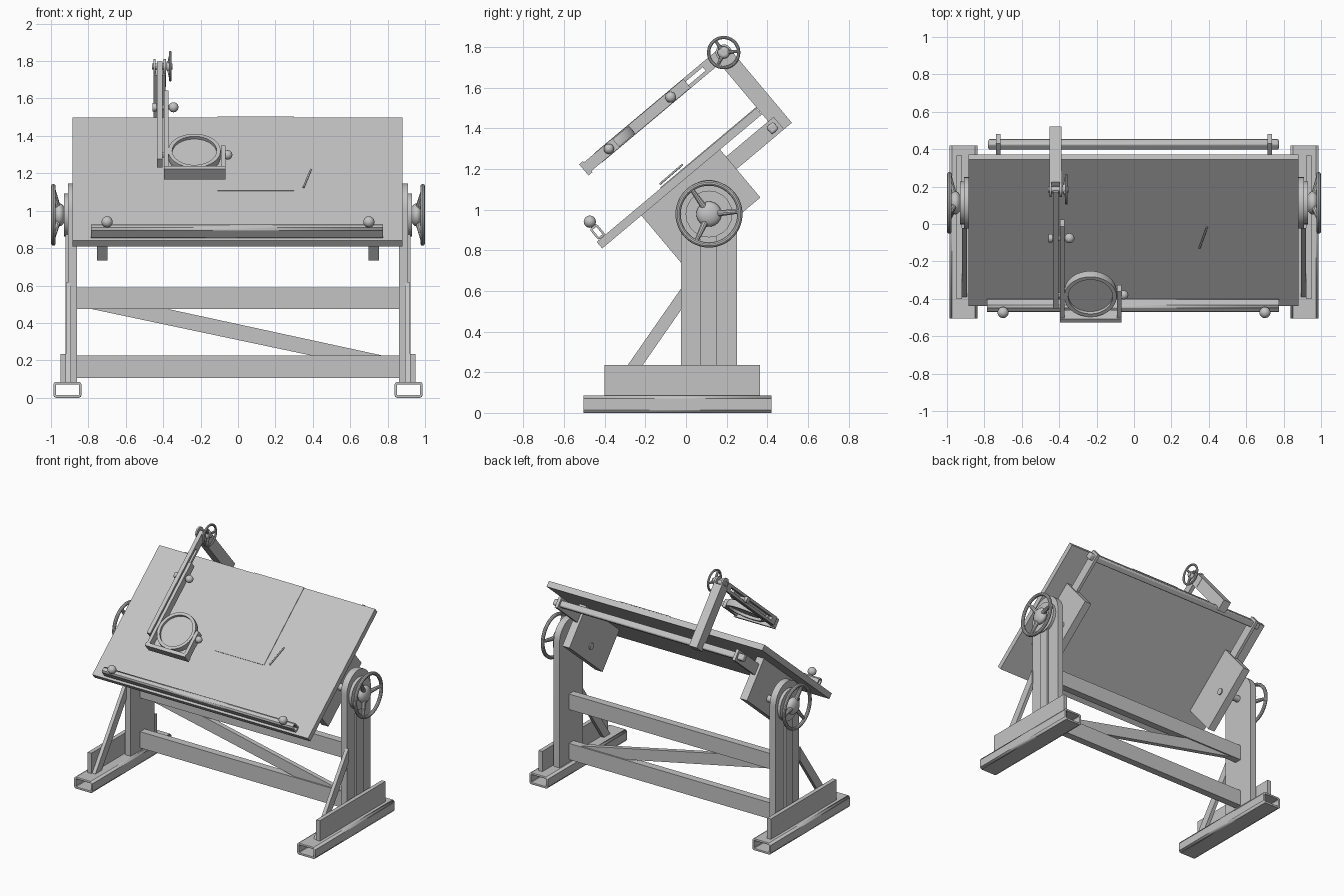
import bpy, bmesh
from math import pi, cos, sin, radians
from mathutils import Matrix, Vector

cube = bpy.data.objects.get("Cube")
if cube:
    bpy.data.objects.remove(cube, do_unlink=True)

grey = bpy.data.materials.new("plain_grey")
grey.use_nodes = True
COLOUR = (0.55, 0.55, 0.55, 1)
grey.diffuse_color = COLOUR
grey.node_tree.nodes["Principled BSDF"].inputs["Base Color"].default_value = COLOUR

FLAT = Matrix.Identity(4)
# Frame of the tilted board: x across, y up the slope, z out of the drawing face
TILT = Matrix.Translation((0, -0.047, 1.17)) @ Matrix.Rotation(radians(40), 4, 'X')


def finish(name, bm, matrix=FLAT):
    bmesh.ops.recalc_face_normals(bm, faces=bm.faces)
    for f in bm.faces:
        f.smooth = True
    for e in bm.edges:
        e.smooth = len(e.link_faces) == 2 and e.calc_face_angle() < 0.6
    mesh = bpy.data.meshes.new(name)
    bm.to_mesh(mesh)
    bm.free()
    mesh.materials.append(grey)
    ob = bpy.data.objects.new(name, mesh)
    ob.matrix_world = matrix
    bpy.context.scene.collection.objects.link(ob)
    return ob


def add_box(bm, x, y, z):
    size = Matrix.Diagonal((x[1] - x[0], y[1] - y[0], z[1] - z[0], 1))
    mid = Matrix.Translation((sum(x) / 2, sum(y) / 2, sum(z) / 2))
    return bmesh.ops.create_cube(bm, size=1, matrix=mid @ size)["verts"]


def box(name, x, y, z, matrix=FLAT):
    bm = bmesh.new()
    add_box(bm, x, y, z)
    return finish(name, bm, matrix)


def tube(name, x, y, z, axis, wall, matrix=FLAT):
    """Hollow box section with open ends along the given axis."""
    bm = bmesh.new()
    add_box(bm, x, y, z)
    ends = [f for f in bm.faces if abs(f.normal[axis]) > 0.9]
    bmesh.ops.delete(bm, geom=ends, context='FACES_ONLY')
    ob = finish(name, bm, matrix)
    bevel = ob.modifiers.new("rounded_corners", 'BEVEL')
    bevel.width, bevel.segments = wall, 2
    shell = ob.modifiers.new("wall", 'SOLIDIFY')
    shell.thickness, shell.offset = wall, -1
    return ob


def prism(name, points, depth):
    """Closed 3D outline pushed along a depth vector."""
    bm = bmesh.new()
    face = bm.faces.new([bm.verts.new(p) for p in points])
    new = bmesh.ops.extrude_face_region(bm, geom=[face])["geom"]
    bmesh.ops.translate(bm, vec=depth, verts=[v for v in new if isinstance(v, bmesh.types.BMVert)])
    return finish(name, bm)


def add_rod(bm, a, b, r1, r2, sides=20):
    a, b = Vector(a), Vector(b)
    m = Matrix.Translation((a + b) / 2) @ (b - a).to_track_quat('Z', 'Y').to_matrix().to_4x4()
    bmesh.ops.create_cone(bm, cap_ends=True, segments=sides, radius1=r1, radius2=r2,
                          depth=(b - a).length, matrix=m)


def rod(name, a, b, r, matrix=FLAT):
    bm = bmesh.new()
    add_rod(bm, a, b, r, r)
    return finish(name, bm, matrix)


def add_lathe(bm, profile, steps=48):
    """Closed (radius, height) loop spun about z."""
    vs = [bm.verts.new((r, 0, h)) for r, h in profile]
    es = [bm.edges.new((vs[i], vs[i - 1])) for i in range(len(vs))]
    bmesh.ops.spin(bm, geom=vs + es, cent=(0, 0, 0), axis=(0, 0, 1), angle=2 * pi, steps=steps)
    bmesh.ops.remove_doubles(bm, verts=bm.verts, dist=1e-5)


def ball(name, centre, r, matrix=FLAT):
    bm = bmesh.new()
    bmesh.ops.create_uvsphere(bm, u_segments=20, v_segments=12, radius=r,
                              matrix=Matrix.Translation(centre))
    return finish(name, bm, matrix)


def wheel(name, centre, side, R, thick, hub, dish):
    """Dished three-spoke hand wheel facing along x."""
    bm = bmesh.new()
    ring = [i * pi / 5 for i in range(10)]
    add_lathe(bm, [(R + thick * cos(a), dish + thick * sin(a)) for a in ring])
    for i in range(3):
        a = radians(95 + 120 * i)
        add_rod(bm, (0, 0, 0), (R * cos(a), R * sin(a), dish), thick * 1.5, thick * 0.8, 10)
    bmesh.ops.create_uvsphere(bm, u_segments=24, v_segments=12, radius=hub,
                              matrix=Matrix.Diagonal((1, 1, 0.55, 1)))
    return finish(name, bm, Matrix.Translation(centre) @ Matrix.Rotation(side * pi / 2, 4, 'Y'))


PY, PZ = 0.113, 0.978   # tilt pivot

# Stand: two mirrored end frames
for side, word in ((1, "left"), (-1, "right")):
    def span(a, b):
        return sorted((side * a, side * b))

    tube(word + "_foot", span(0.837, 0.987), (-0.505, 0.42), (0, 0.085), 1, 0.014)
    box(word + "_foot_plate", span(0.92, 0.95), (-0.40, 0.365), (0.085, 0.235))
    arc = [(0.1125 + 0.1375 * cos(i * pi / 20), 1.008 + 0.1375 * sin(i * pi / 20)) for i in range(21)]
    outline = [(-0.025, 0.085), (0.25, 0.085)] + arc
    prism(word + "_post", [(side * 0.86, y, z) for y, z in outline], (side * 0.048, 0, 0))
    box(word + "_post_rib", span(0.905, 0.922), (0.07, 0.15), (0.085, 0.95))
    bar = [(-0.391, 0.085), (-0.317, 0.085), (-0.022, 0.51), (-0.022, 0.615)]
    prism(word + "_brace", [(side * 0.893, y, z) for y, z in bar], (side * 0.026, 0, 0))
    rod(word + "_post_boss", (side * 0.90, PY, PZ), (side * 0.93, PY, PZ), 0.115)
    rod(word + "_pivot_shaft", (side * 0.69, PY, PZ), (side * 0.96, PY, PZ), 0.024)
    wheel(word + "_hand_wheel", (side * 0.955, PY, PZ), side, 0.152, 0.013, 0.062, 0.032)
    # Board carriers that tilt with the board
    box(word + "_carrier_block", span(0.698, 0.755), (-0.26, 0.245), (-0.35, -0.04), TILT)
    box(word + "_rail_arm", span(0.715, 0.737), (0.2, 0.55), (-0.168, -0.088), TILT)
    # Ledge thumb knobs
    rod(word + "_knob_stem", (side * 0.7, -0.474, 0.06), (side * 0.7, -0.474, 0.09), 0.015, TILT)
    ball(word + "_ledge_knob", (side * 0.7, -0.474, 0.098), 0.03, TILT)

# Cross beams and diagonal
box("lower_beam", (-0.87, 0.87), (0.085, 0.14), (0.105, 0.225))
box("upper_beam", (-0.87, 0.87), (0.085, 0.14), (0.475, 0.59))
prism("diagonal_brace", [(x, 0.095, z) for x, z in
                         ((-0.80, 0.478), (-0.39, 0.478), (0.79, 0.222), (0.41, 0.222))], (0, 0.035, 0))

# Drawing board, sheet, pencil, ledge and rear rail
box("drawing_board", (-0.885, 0.88), (-0.512, 0.512), (-0.042, 0), TILT)
box("paper_sheet", (-0.11, 0.3), (-0.1, 0.515), (0, 0.004), TILT)
rod("pencil", (0.35, -0.092, 0.018), (0.39, 0.055, 0.02), 0.005, TILT)
tube("pencil_ledge", (-0.785, 0.775), (-0.5, -0.455), (0, 0.07), 0, 0.011, TILT)
rail = box("rear_rail", (-0.78, 0.775), (0.487, 0.533), (-0.15, -0.104), TILT)
soft = rail.modifiers.new("rounded_edges", 'BEVEL')
soft.width, soft.segments = 0.01, 2

# Magnifier arm: rear upright with a rounded head at the elbow
HN = 0.312   # height of the arm above the board
box("arm_upright", (-0.452, -0.388), (0.515, 0.6), (-0.168, HN - 0.02), TILT)
for i, x in enumerate((-0.452, -0.398)):
    rod("elbow_cheek_%d" % (i + 1), (x, 0.565, HN), (x + 0.012, 0.565, HN), 0.04, TILT)
    box("elbow_lug_%d" % (i + 1), (x, x + 0.012), (0.525, 0.6), (0.2, HN), TILT)

# Slotted sliding bar
bm = bmesh.new()
xs = (-0.432, -0.403)
for z in ((HN - 0.03, HN - 0.011), (HN + 0.011, HN + 0.03)):
    add_box(bm, xs, (-0.24, 0.57), z)
for y in ((-0.24, -0.18), (0.44, 0.57)):
    add_box(bm, xs, y, (HN - 0.011, HN + 0.011))
finish("slotted_bar", bm, TILT)
rod("elbow_axle", (-0.46, 0.565, HN), (-0.35, 0.565, HN), 0.016, TILT)
wheel("elbow_hand_wheel", TILT @ Vector((-0.37, 0.565, HN)), 1, 0.074, 0.008, 0.03, 0.008)
rod("slide_bolt", (-0.455, 0.224, HN), (-0.34, 0.224, HN), 0.012, TILT)
rod("slide_nut", (-0.458, 0.224, HN), (-0.435, 0.224, HN), 0.022, TILT)
ball("slide_knob", (-0.345, 0.224, HN), 0.027, TILT)

# Magnifier fork
box("fork_long_side", (-0.395, -0.372), (-0.33, 0.33), (HN - 0.028, HN + 0.028), TILT)
box("fork_base", (-0.395, -0.067), (-0.333, -0.308), (HN - 0.036, HN + 0.036), TILT)
box("fork_short_side", (-0.09, -0.067), (-0.33, -0.126), (HN - 0.028, HN + 0.028), TILT)

# Magnifier ring, lens and swivel
LENS = TILT @ Matrix.Translation((-0.233, -0.165, HN))
bm = bmesh.new()
add_lathe(bm, [(0.119, -0.024), (0.14, -0.024), (0.143, 0), (0.14, 0.024), (0.119, 0.024)])
finish("magnifier_ring", bm, LENS)
rod("lens", (0, 0, -0.005), (0, 0, 0.005), 0.121, LENS)
rod("swivel_pin_long", (-0.41, -0.172, HN), (-0.355, -0.172, HN), 0.014, TILT)
rod("swivel_pin_short", (-0.105, -0.172, HN), (-0.055, -0.172, HN), 0.014, TILT)
ball("swivel_knob", (-0.055, -0.172, HN), 0.025, TILT)
